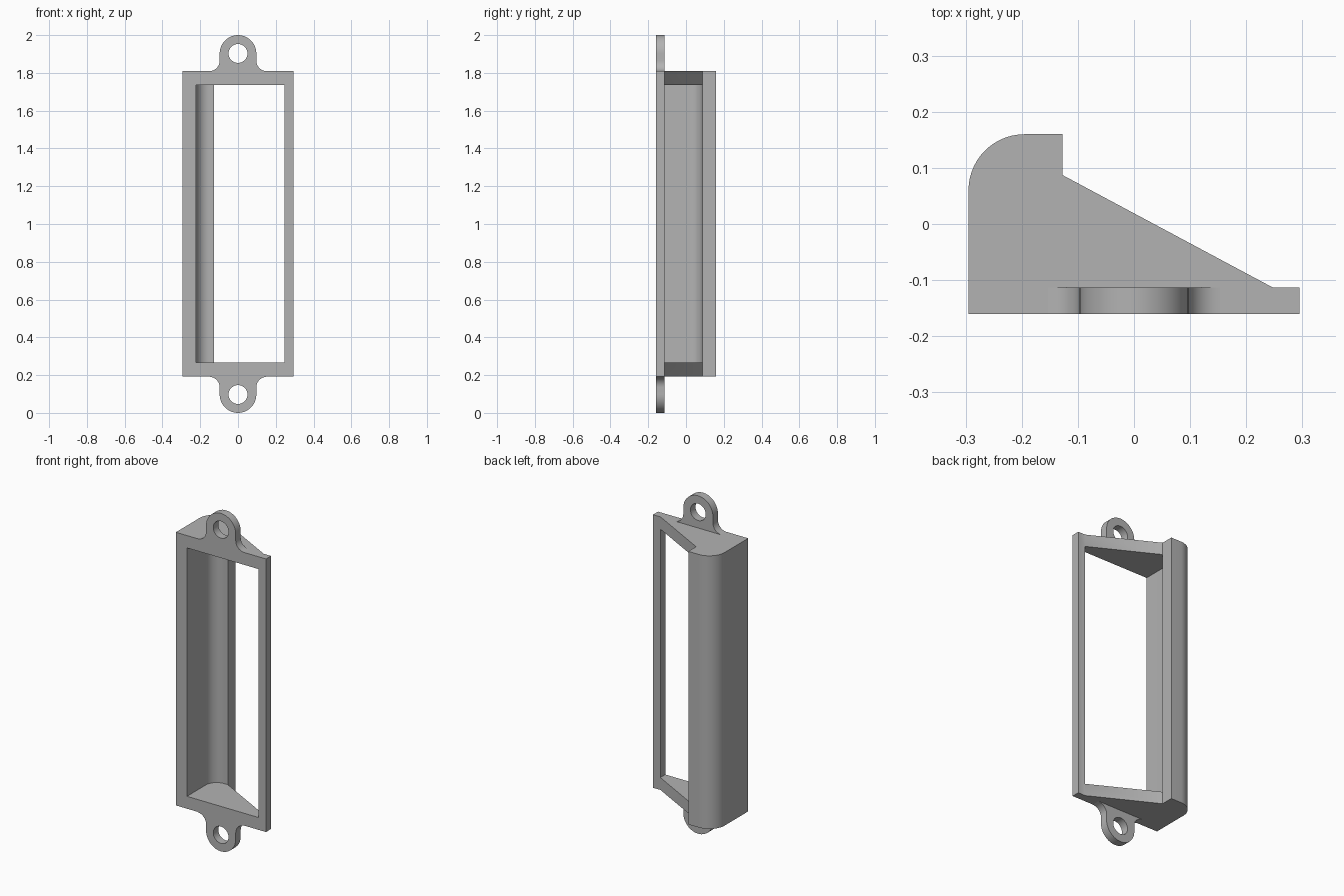
import bpy, bmesh
from math import cos, sin, radians
from mathutils import Vector

if "Cube" in bpy.data.objects:
    bpy.data.objects.remove(bpy.data.objects["Cube"])

# Main measures
HALF_W, FRONT, BACK = 0.295, -0.16, 0.16
FLANGE = -0.113                 # rear of the thin front flange
LOW, HIGH = 0.193, 1.809        # housing ends
WALL = 0.073

grey = bpy.data.materials.new("plain grey")
grey.use_nodes = True
colour = (0.45, 0.45, 0.45, 1)
grey.diffuse_color = colour
grey.node_tree.nodes["Principled BSDF"].inputs["Base Color"].default_value = colour


def arc(cx, cy, r, start, end, steps=14):
    angles = [radians(start + (end - start) * i / steps) for i in range(steps + 1)]
    return [(cx + r * cos(a), cy + r * sin(a)) for a in angles]


def prism(name, outline, lo, hi, axis):
    """Extrude an outline along z (outline in x, y) or y (outline in x, z)."""
    bm = bmesh.new()
    place = (lambda a, b: (a, b, lo)) if axis == "z" else (lambda a, b: (a, lo, b))
    face = bm.faces.new([bm.verts.new(place(*p)) for p in outline])
    step = Vector((0, 0, hi - lo)) if axis == "z" else Vector((0, hi - lo, 0))
    ext = bmesh.ops.extrude_face_region(bm, geom=[face])
    bmesh.ops.translate(bm, vec=step,
                        verts=[g for g in ext["geom"] if isinstance(g, bmesh.types.BMVert)])
    bmesh.ops.recalc_face_normals(bm, faces=bm.faces)
    mesh = bpy.data.meshes.new(name)
    bm.to_mesh(mesh)
    bm.free()
    mesh.materials.append(grey)
    obj = bpy.data.objects.new(name, mesh)
    bpy.context.collection.objects.link(obj)
    return obj


def cut(obj, cutter):
    """Subtract the cutter, remove it, and shade the result."""
    bpy.ops.object.select_all(action="DESELECT")
    bpy.context.view_layer.objects.active = obj
    obj.select_set(True)
    mod = obj.modifiers.new("cut", "BOOLEAN")
    mod.operation, mod.solver, mod.object = "DIFFERENCE", "EXACT", cutter
    bpy.ops.object.modifier_apply(modifier=mod.name)
    bpy.data.objects.remove(cutter)
    bpy.ops.object.shade_smooth_by_angle(angle=radians(30))


# Housing: wedge with a rounded rear corner
R = 0.1
lip_x, bar_x = -0.127, 0.247
housing = prism("housing", [
    (-HALF_W, FRONT), (HALF_W, FRONT), (HALF_W, FLANGE), (bar_x, FLANGE),
    (lip_x, BACK - WALL), (lip_x, BACK),
] + arc(-HALF_W + R, BACK - R, R, 90, 180), LOW, HIGH, "z")

# Opening through the housing, rounded along the inner rear corner
r = 0.07
inner_x, inner_y = -HALF_W + WALL, BACK - WALL
opening = prism("opening_cutter", [
    (inner_x, FRONT - 0.1), (bar_x, FRONT - 0.1), (bar_x, inner_y),
] + arc(inner_x + r, inner_y - r, r, 90, 180), LOW + WALL, HIGH - WALL, "z")
cut(housing, opening)

# Screw tabs with filleted roots at both ends
TAB_R, HOLE_R, FILLET = 0.097, 0.05, 0.056
hole_z = 2 - TAB_R
outline = (arc(TAB_R + FILLET, HIGH + FILLET, FILLET, 270, 180, 10)
           + arc(0, hole_z, TAB_R, 0, 180, 28)
           + arc(-TAB_R - FILLET, HIGH + FILLET, FILLET, 0, -90, 10))
for name, flip in (("top_tab", False), ("bottom_tab", True)):
    end = LOW if flip else HIGH
    place = lambda p: (p[0], 2 - p[1] + (LOW + HIGH - 2) * (p[1] < HIGH + 0.0001)) if flip else p
    tab = prism(name, [place(p) for p in outline], FRONT, FLANGE, "y")
    centre = 2 - hole_z if flip else hole_z
    hole = prism("hole_cutter", arc(0, centre, HOLE_R, 0, 350, 35),
                 FRONT - 0.1, FLANGE + 0.1, "y")
    cut(tab, hole)
